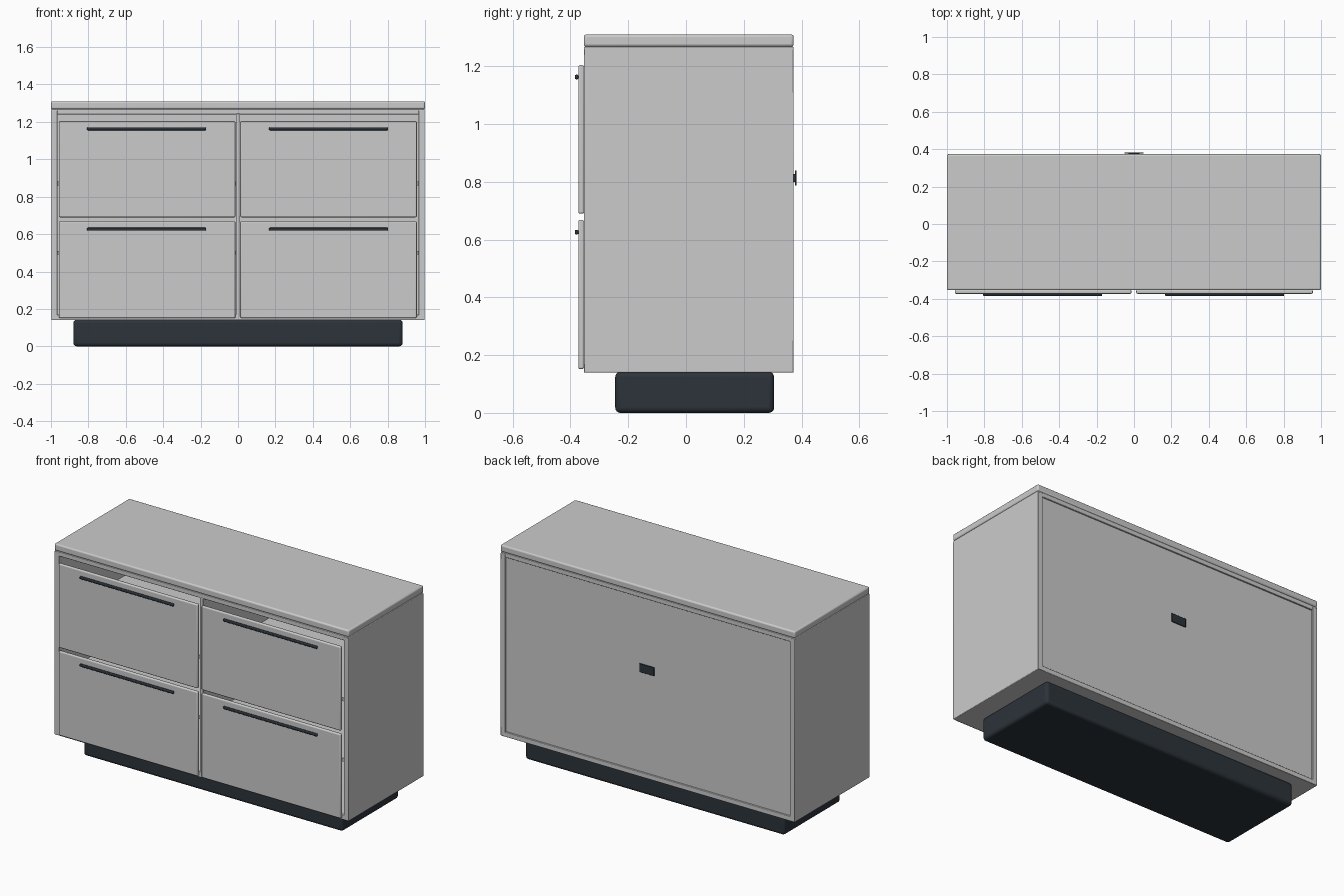
import bpy

if "Cube" in bpy.data.objects:
    bpy.data.objects.remove(bpy.data.objects["Cube"])

dark = bpy.data.materials.new("dark_metal")
dark.diffuse_color = (0.025, 0.033, 0.042, 1)
dark.use_nodes = True
dark.node_tree.nodes["Principled BSDF"].inputs["Base Color"].default_value = dark.diffuse_color


def box(name, x, y, z, bevel=0.003, segments=2, mat=None):
    """Bevelled box from (min, max) ranges on each axis."""
    bpy.ops.mesh.primitive_cube_add(size=1)
    ob = bpy.context.object
    ob.name = name
    ob.location = [(r[0] + r[1]) / 2 for r in (x, y, z)]
    ob.scale = [r[1] - r[0] for r in (x, y, z)]
    bpy.ops.object.transform_apply(location=False, rotation=False, scale=True)
    if bevel:
        m = ob.modifiers.new("bevel", 'BEVEL')
        m.width = bevel
        m.segments = segments
        bpy.ops.object.shade_smooth_by_angle()
    if mat:
        ob.data.materials.append(mat)
    return ob


FRONT, BACK = -0.354, 0.373

# Carcass: top slab with a narrow rail below it, sides, bottom, back
box("top_slab", (-1, 1), (FRONT, BACK), (1.268, 1.31), 0.009, 3)
box("top_rail", (-0.998, 0.998), (FRONT + .001, BACK - .001), (1.24, 1.268))
for side, x in (("left", (-0.998, -0.965)), ("right", (0.965, 0.998))):
    box(side + "_side", x, (FRONT, BACK), (0.14, 1.262))
box("bottom_panel", (-0.98, 0.98), (FRONT, BACK), (0.14, 0.17))
box("back_panel", (-0.966, 0.966), (0.348, 0.364), (0.16, 1.245), 0)
box("centre_divider", (-0.012, 0.012), (FRONT, 0.35), (0.165, 1.245))

# Drawers: fronts, inner trays and bar handles for both columns
for col, x0, x1 in (("left", -0.958, -0.014), ("right", 0.012, 0.956)):
    hx = (-0.807, -0.17) if col == "left" else (0.166, 0.803)
    inner = (-0.967, -0.01) if col == "left" else (0.01, 0.967)
    for row, z0, z1, hz, sz in (("upper", 0.69, 1.204, 1.163, 0.87),
                                ("lower", 0.152, 0.668, 0.626, 0.50)):
        tag = f"{col}_{row}"
        box(tag + "_drawer_front", (x0, x1), (-0.373, -0.353), (z0, z1), 0.006, 3)
        box(tag + "_inner_shelf", inner, (-0.34, 0.35), (sz - .01, sz + .01), 0)
        box(tag + "_handle", hx, (-0.385, -0.372), (hz - .008, hz + .008),
            0.005, 3, dark)

# Recessed plinth
box("plinth", (-0.88, 0.88), (-0.245, 0.305), (0, 0.142), 0.018, 4, dark)

# Small plate on the back with its mounting post
box("back_plate", (-0.05, 0.05), (0.377, 0.383), (0.787, 0.84), 0.002, 2, dark)
box("back_plate_post", (-0.03, 0.03), (0.36, 0.379), (0.80, 0.827), 0, 1, dark)
